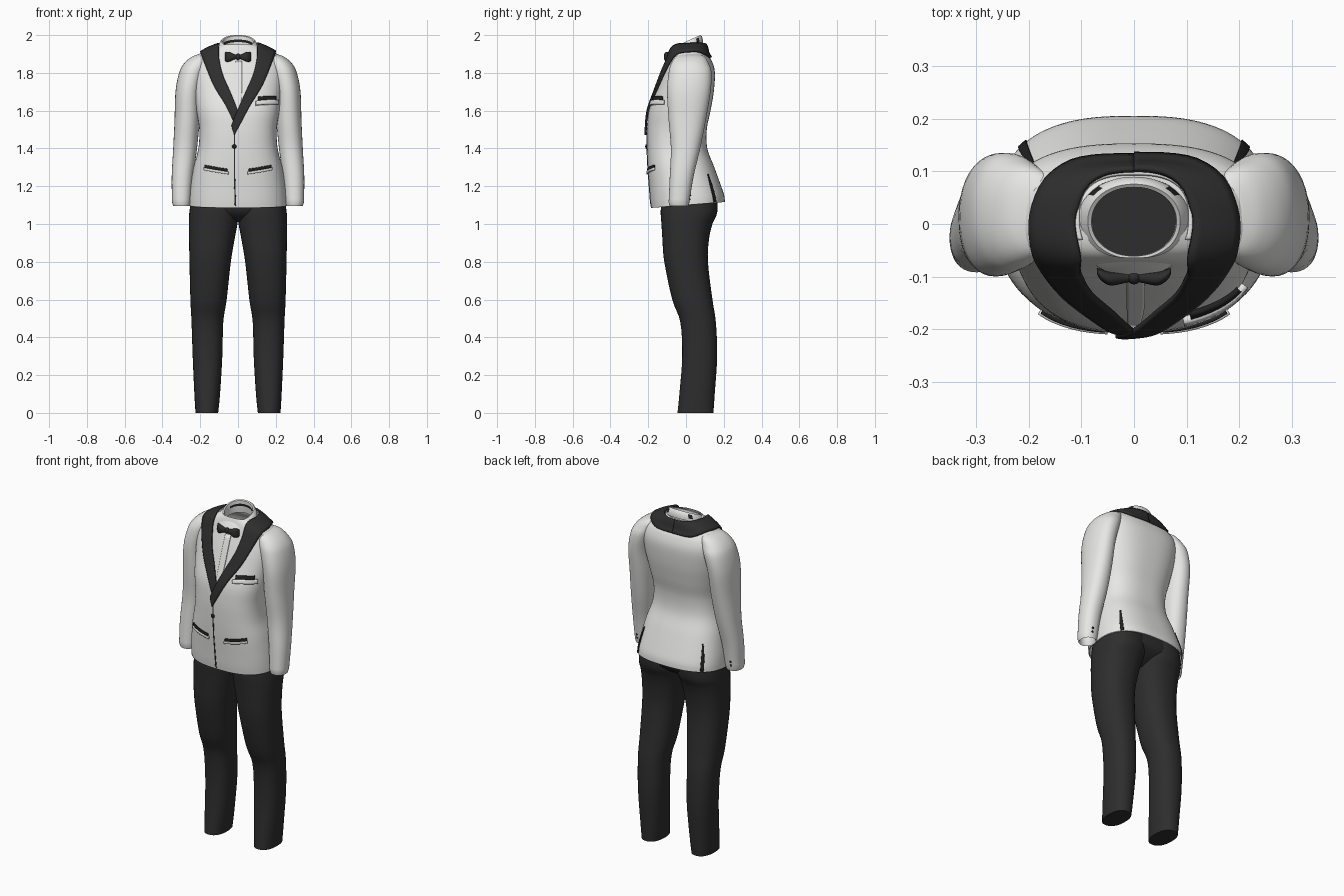
import bpy, bmesh, math
from mathutils import Vector
from mathutils.bvhtree import BVHTree

if "Cube" in bpy.data.objects:
    bpy.data.objects.remove(bpy.data.objects["Cube"])


def material(name, rgb):
    m = bpy.data.materials.new(name)
    m.diffuse_color = (*rgb, 1)
    m.use_nodes = True
    m.node_tree.nodes["Principled BSDF"].inputs["Base Color"].default_value = m.diffuse_color
    return m


WHITE = material("white_cloth", (0.80, 0.80, 0.79))
BLACK = material("black_cloth", (0.027, 0.027, 0.028))
TRIM = material("black_trim", (0.015, 0.015, 0.016))


def smooth_path(rows, k):
    """Catmull-Rom resampling of equal-length tuples."""
    out = []
    for i in range(len(rows) - 1):
        p0, p1, p2, p3 = rows[max(i - 1, 0)], rows[i], rows[i + 1], rows[min(i + 2, len(rows) - 1)]
        for j in range(k):
            t = j / k
            out.append(tuple(0.5 * (2 * b + (c - a) * t + (2 * a - 5 * b + 4 * c - d) * t * t
                                    + (3 * b - a - 3 * c + d) * t ** 3)
                             for a, b, c, d in zip(p0, p1, p2, p3)))
    return out + [tuple(rows[-1])]


def finish(name, bm, mats, thick=0, angle=45, recalc=True):
    if recalc:
        bmesh.ops.recalc_face_normals(bm, faces=bm.faces[:])
    me = bpy.data.meshes.new(name)
    bm.to_mesh(me)
    bm.free()
    for m in mats:
        me.materials.append(m)
    me.shade_smooth()
    me.set_sharp_from_angle(angle=math.radians(angle))
    ob = bpy.data.objects.new(name, me)
    bpy.context.collection.objects.link(ob)
    if thick:
        mod = ob.modifiers.new("thickness", 'SOLIDIFY')
        mod.thickness, mod.offset = thick, -1
    return ob


def loft(rings, n=40, e=2.3, cap0=False, cap1=False, side=1):
    """Stack of superellipse rings (z, x0, x1, y0, y1, tilt)."""
    bm = bmesh.new()
    loops = []
    for z, x0, x1, y0, y1, tilt in rings:
        loop = []
        for i in range(n):
            a = 2 * math.pi * i / n
            c, s = math.cos(a), math.sin(a)
            x = (x0 + x1) / 2 + (x1 - x0) / 2 * math.copysign(abs(c) ** (2 / e), c)
            y = (y0 + y1) / 2 + (y1 - y0) / 2 * math.copysign(abs(s) ** (2 / e), s)
            loop.append(bm.verts.new((side * x, y, z + tilt * y)))
        loops.append(loop)
    for a, b in zip(loops, loops[1:]):
        for i in range(n):
            j = (i + 1) % n
            bm.faces.new((a[i], a[j], b[j], b[i]))
    if cap0:
        bm.faces.new(loops[0][::-1])
    if cap1:
        bm.faces.new(loops[-1])
    return bm


def sym(rows):
    """(z, half width, front, back, tilt) -> full ring."""
    return [(z, -w, w, f, b, t) for z, w, f, b, t in rows]


# Torso profile shared by jacket and shirt
TORSO = sym([(1.10, .262, -.185, .206, .08), (1.14, .26, -.19, .202, .06), (1.2, .253, -.195, .185, .02),
             (1.3, .235, -.203, .15, 0), (1.4, .21, -.207, .113, 0), (1.5, .205, -.207, .11, 0),
             (1.6, .22, -.197, .13, 0), (1.7, .235, -.163, .147, 0), (1.8, .245, -.128, .153, 0),
             (1.86, .235, -.104, .138, 0), (1.90, .205, -.092, .114, 0), (1.93, .155, -.083, .107, 0),
             (1.95, .105, -.075, .098, 0)])
body = loft(smooth_path(TORSO, 6), n=96, e=2.6)
bmesh.ops.recalc_face_normals(body, faces=body.faces[:])
SURF = BVHTree.FromBMesh(body)

# Jacket body: open the neck V, hidden edge lies under the lapels
V = [(1.53, 0), (1.6, .02), (1.69, .05), (1.79, .10), (1.88, .13), (1.96, .14)]


def v_width(z):
    for (za, wa), (zb, wb) in zip(V, V[1:]):
        if za <= z <= zb:
            return wa + (wb - wa) * (z - za) / (zb - za)
    return -1


gone = [f for f in body.faces if f.calc_center_median().y < -.03
        and abs(f.calc_center_median().x) < v_width(f.calc_center_median().z)]
bmesh.ops.delete(body, geom=gone, context='FACES')
finish("jacket_body", body, [WHITE], thick=.006, recalc=False)

# Shirt just inside the jacket
shirt = [(z, a + .011, b - .011, c + .011, d - .011, t) for z, a, b, c, d, t in TORSO[5:]]
finish("shirt_front", loft(smooth_path(shirt, 4), n=64, e=2.6), [WHITE])


def ribbon(name, rows, mat, lift=.006, thick=.006, k=5, across=6):
    """Strip between two edge curves, laid on the torso surface."""
    bm = bmesh.new()
    grid = []
    for r in smooth_path([tuple(a) + tuple(b) for a, b in rows], k):
        a, b = Vector(r[:3]), Vector(r[3:])
        line = []
        for i in range(across + 1):
            p, nrm, _, _ = SURF.find_nearest(a.lerp(b, i / across))
            line.append(bm.verts.new(p + nrm * lift))
        grid.append(line)
    for a, b in zip(grid, grid[1:]):
        for i in range(across):
            bm.faces.new((a[i], a[i + 1], b[i + 1], b[i]))
    bm.normal_update()
    f = bm.faces[len(bm.faces) // 2] if bm.faces.ensure_lookup_table() is None else None
    if f.normal.dot(SURF.find_nearest(f.calc_center_median())[1]) < 0:
        bmesh.ops.reverse_faces(bm, faces=bm.faces[:])
    return finish(name, bm, [mat], thick=thick, recalc=False)


# Shawl lapels: inner and outer edge from the back of the neck to the closure
LAPEL = [((0, .10, 1.955), (0, .13, 1.88)), ((.06, .09, 1.955), (.12, .12, 1.885)),
         ((.11, .02, 1.95), (.192, .03, 1.91)), ((.10, -.06, 1.935), (.195, -.05, 1.90)),
         ((.10, -.09, 1.88), (.168, -.12, 1.82)), ((.08, -.13, 1.79), (.128, -.16, 1.73)),
         ((.037, -.17, 1.69), (.068, -.2, 1.635)), ((-.008, -.2, 1.585), (.018, -.21, 1.54)),
         ((-.035, -.21, 1.52), (-.02, -.215, 1.47))]
ribbon("lapel_left", LAPEL, BLACK, lift=.012, thick=.011, k=6)
mirrored = [tuple((-p[0], p[1], p[2]) for p in r) for r in LAPEL[:-2]]
mirrored.append(((-.002, -.2, 1.60), (-.025, -.21, 1.545)))
ribbon("lapel_right", mirrored, BLACK, lift=.009, thick=.009, k=6)


def strip(name, p, q, h, mat, **kw):
    """Straight strip from p to q whose height is h."""
    up = Vector((0, 0, h / 2))
    p, q = Vector(p), Vector(q)
    ribbon(name, [(p + up, p - up), (q + up, q - up)], mat, k=10, across=3, **kw)


# Shirt placket, front closure, side pockets, vents
ribbon("shirt_placket", [((-.014, -.09, 1.86), (.02, -.09, 1.86)), ((-.014, -.17, 1.7), (.02, -.17, 1.7)),
                         ((-.012, -.2, 1.59), (.01, -.2, 1.59))], WHITE, lift=-.004, thick=.008)
ribbon("front_closure", [((-.022, -.2, 1.49), (-.016, -.2, 1.49)), ((-.022, -.2, 1.3), (-.016, -.2, 1.3)),
                         ((-.018, -.2, 1.1), (-.010, -.2, 1.09))], BLACK, lift=.002, thick=.003)
for s, tag in ((1, "left"), (-1, "right")):
    strip("pocket_slit_" + tag, (s * .055, -.2, 1.283), (s * .178, -.17, 1.304), .018, TRIM, lift=.006)
    strip("pocket_welt_" + tag, (s * .05, -.2, 1.27), (s * .182, -.17, 1.292), .013, WHITE, lift=.010, thick=.01)
    ribbon("back_vent_" + tag, [((s * .192, .12, 1.265), (s * .197, .115, 1.265)),
                                ((s * .198, .14, 1.19), (s * .212, .13, 1.19)),
                                ((s * .205, .16, 1.12), (s * .222, .15, 1.115))], TRIM, lift=.004, thick=.005)
# Breast pocket with folded handkerchief
strip("breast_pocket_welt", (.095, -.19, 1.64), (.215, -.12, 1.645), .024, WHITE, lift=.014, thick=.014)
strip("handkerchief", (.108, -.18, 1.663), (.205, -.13, 1.664), .026, TRIM, lift=.010, thick=.010)


def button(name, near, r):
    p, nrm, _, _ = SURF.find_nearest(Vector(near))
    bm = bmesh.new()
    bmesh.ops.create_uvsphere(bm, u_segments=16, v_segments=8, radius=r)
    bmesh.ops.scale(bm, verts=bm.verts[:], vec=(1, .5, 1))
    bmesh.ops.translate(bm, verts=bm.verts[:], vec=p + nrm * .003)
    finish(name, bm, [TRIM])


button("jacket_button", (-.02, -.22, 1.41), .012)

# Sleeves with hollow cuffs, and cuff buttons
SLEEVE = [(1.115, .25, .349, -.092, .018, 0), (1.25, .238, .351, -.086, .04, 0),
          (1.4, .217, .343, -.08, .075, 0), (1.55, .203, .336, -.092, .105, 0),
          (1.7, .195, .331, -.10, .13, 0), (1.8, .17, .312, -.092, .135, 0),
          (1.85, .15, .286, -.078, .12, 0), (1.885, .14, .245, -.055, .10, 0),
          (1.9, .15, .205, -.02, .07, 0)]
CUFF = [(1.16, .262, .338, -.08, .012, 0), (1.1, .26, .338, -.08, .008, 0), (1.095, .255, .343, -.086, .013, 0)]
for s, tag in ((1, "left"), (-1, "right")):
    finish("sleeve_" + tag, loft(CUFF + smooth_path(SLEEVE, 5), e=2.2, cap0=True, cap1=True, side=s),
           [WHITE], angle=60)
    for i in range(2):
        bm = bmesh.new()
        bmesh.ops.create_uvsphere(bm, u_segments=10, v_segments=6, radius=.006)
        bmesh.ops.translate(bm, verts=bm.verts[:], vec=(s * .31, .018 + i * .004, 1.13 + i * .022))
        finish("cuff_button_%s_%d" % (tag, i + 1), bm, [TRIM])

# Shirt collar, with a dark band on the inside back
collar = loft(sym([(1.925, .112, -.10, .09, .35), (1.937, .108, -.093, .09, .38), (1.958, .096, -.075, .084, .43),
                   (1.966, .088, -.066, .076, .45), (1.964, .081, -.061, .07, .45),
                   (1.947, .079, -.060, .07, .42), (1.935, .079, -.060, .07, .4),
                   (1.90, .08, -.062, .075, .3)]), n=48, e=2.1)
for f in collar.faces:
    c = f.calc_center_median()
    if c.y > .03 and abs(c.x) < .078 and 1.935 + .4 * c.y < c.z < 1.947 + .42 * c.y and c.y < .0705:
        f.material_index = 1
finish("shirt_collar", collar, [WHITE, TRIM])

# Bow tie: a wing lofted along x, mirrored, and a knot
for s, tag in ((1, "left"), (-1, "right")):
    wing = loft([(x, -h, h, y - d, y + d, 0) for x, h, y, d in smooth_path(
        [(0, .011, -.1, .008), (.02, .014, -.102, .011), (.045, .025, -.104, .013),
         (.062, .026, -.097, .011), (.07, .021, -.09, .006)], 4)], n=20, cap0=True, cap1=True)
    for v in wing.verts:
        v.co = (s * v.co.z, v.co.y, 1.885 + v.co.x)
    finish("bow_tie_wing_" + tag, wing, [BLACK])
knot = bmesh.new()
bmesh.ops.create_uvsphere(knot, u_segments=16, v_segments=10, radius=1)
bmesh.ops.scale(knot, verts=knot.verts[:], vec=(.014, .014, .017))
bmesh.ops.translate(knot, verts=knot.verts[:], vec=(0, -.101, 1.885))
finish("bow_tie_knot", knot, [BLACK])

# Trousers: two legs and the seat
LEG = [(0, .105, .225, -.045, .145, 0), (.1, .095, .231, -.035, .152, 0), (.3, .083, .24, -.02, .165, 0),
       (.48, .078, .246, -.03, .158, 0), (.6, .06, .252, -.073, .14, 0), (.8, .038, .257, -.115, .116, 0),
       (.92, .018, .259, -.125, .122, 0), (1.0, .003, .26, -.13, .14, 0), (1.06, -.005, .258, -.134, .165, 0),
       (1.15, 0, .245, -.13, .168, 0)]
for s, tag in ((1, "left"), (-1, "right")):
    finish("trouser_leg_" + tag, loft(smooth_path(LEG, 4), cap0=True, cap1=True, side=s), [BLACK])
SEAT = sym([(1.01, .09, -.05, .06, 0), (1.05, .19, -.11, .125, 0), (1.1, .245, -.132, .165, 0),
            (1.2, .235, -.15, .15, 0)])
finish("trouser_seat", loft(smooth_path(SEAT, 3), e=2.5, cap0=True, cap1=True), [BLACK])
